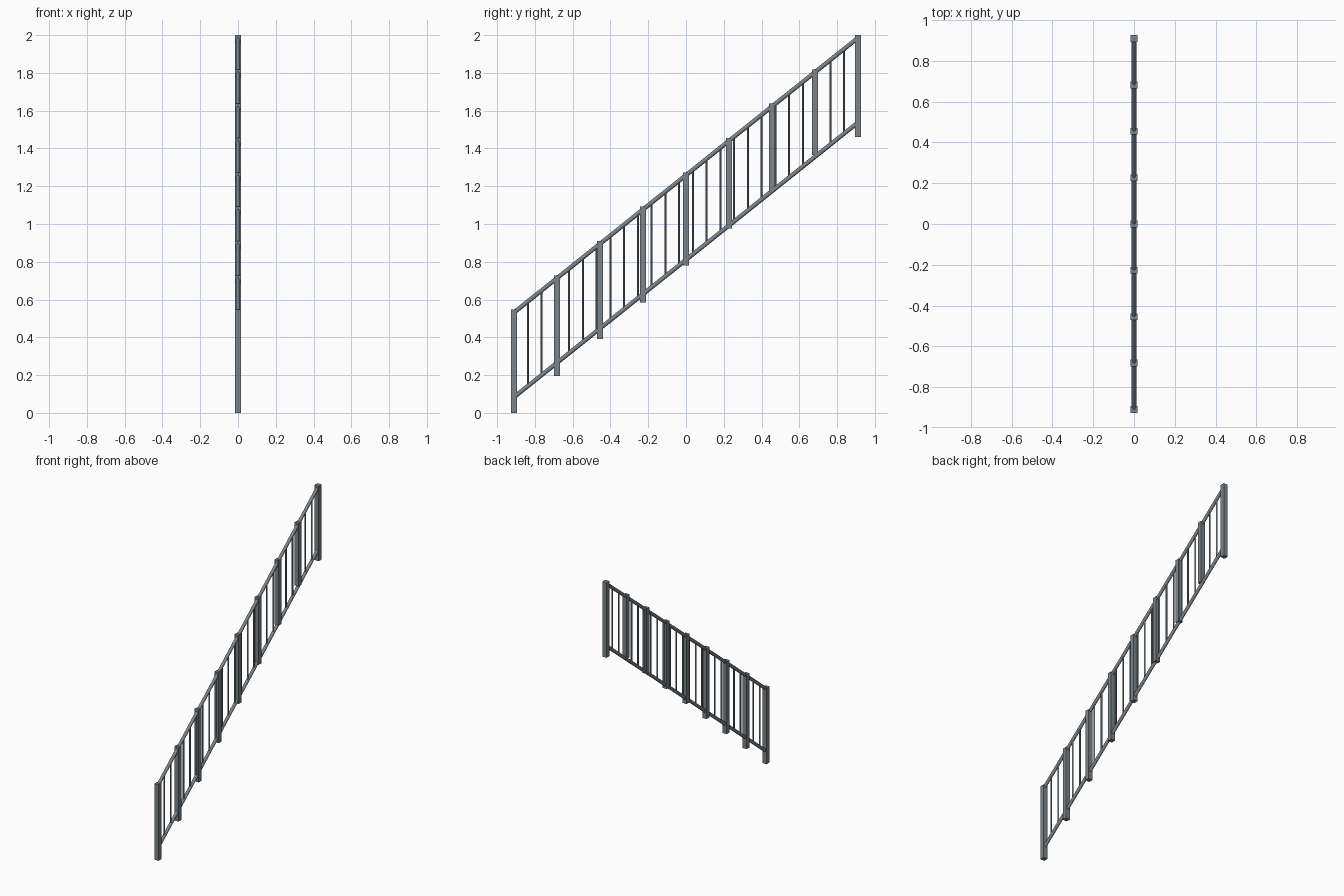
import bpy
from math import atan2, hypot

if "Cube" in bpy.data.objects:
    bpy.data.objects.remove(bpy.data.objects["Cube"])

HALF = 0.91            # y of the end post centres
LOW, HIGH = 0.547, 2.0  # post tops at both ends
SLOPE = (HIGH - LOW) / (2 * HALF)
POST, RAIL, BAR = 0.033, 0.023, 0.011

mat = bpy.data.materials.new("dark_steel")
mat.diffuse_color = (0.2, 0.23, 0.25, 1)
mat.use_nodes = True
mat.node_tree.nodes["Principled BSDF"].inputs["Base Color"].default_value = mat.diffuse_color


def top_at(y):
    return LOW + SLOPE * (y + HALF)


def post(name, y, z0, z1, width):
    bpy.ops.mesh.primitive_cube_add(size=1, location=(0, y, (z0 + z1) / 2))
    ob = bpy.context.object
    ob.name = name
    ob.scale = (width, width, z1 - z0)
    ob.data.materials.append(mat)


def rod(name, p0, p1, dia, sides):
    dy, dz = p1[0] - p0[0], p1[1] - p0[1]
    bpy.ops.mesh.primitive_cylinder_add(
        vertices=sides, radius=dia / 2, depth=hypot(dy, dz),
        location=(0, (p0[0] + p1[0]) / 2, (p0[1] + p1[1]) / 2),
        rotation=(-atan2(dy, dz), 0, 0))
    ob = bpy.context.object
    ob.name = name
    ob.data.materials.append(mat)
    bpy.ops.object.shade_smooth_by_angle()


# Main posts: they get shorter up the stair, the last reaches lower to the landing
for i in range(9):
    y = -HALF + i * HALF / 4
    post(f"post_{i + 1}", y, 1.46 if i == 8 else 0.195 * i, top_at(y), POST)

# Sloping handrail and bottom rail
TOP_DROP, BOTTOM_DROP = 0.015, 0.463
for name, drop in (("handrail", TOP_DROP), ("bottom_rail", BOTTOM_DROP)):
    rod(name, (-HALF, top_at(-HALF) - drop), (HALF, top_at(HALF) - drop), RAIL, 16)

# Thin balusters between the rails
for i in range(1, 25):
    y = -HALF + i * 2 * HALF / 25
    rod(f"baluster_{i}", (y, top_at(y) - BOTTOM_DROP), (y, top_at(y) - TOP_DROP), BAR, 12)
